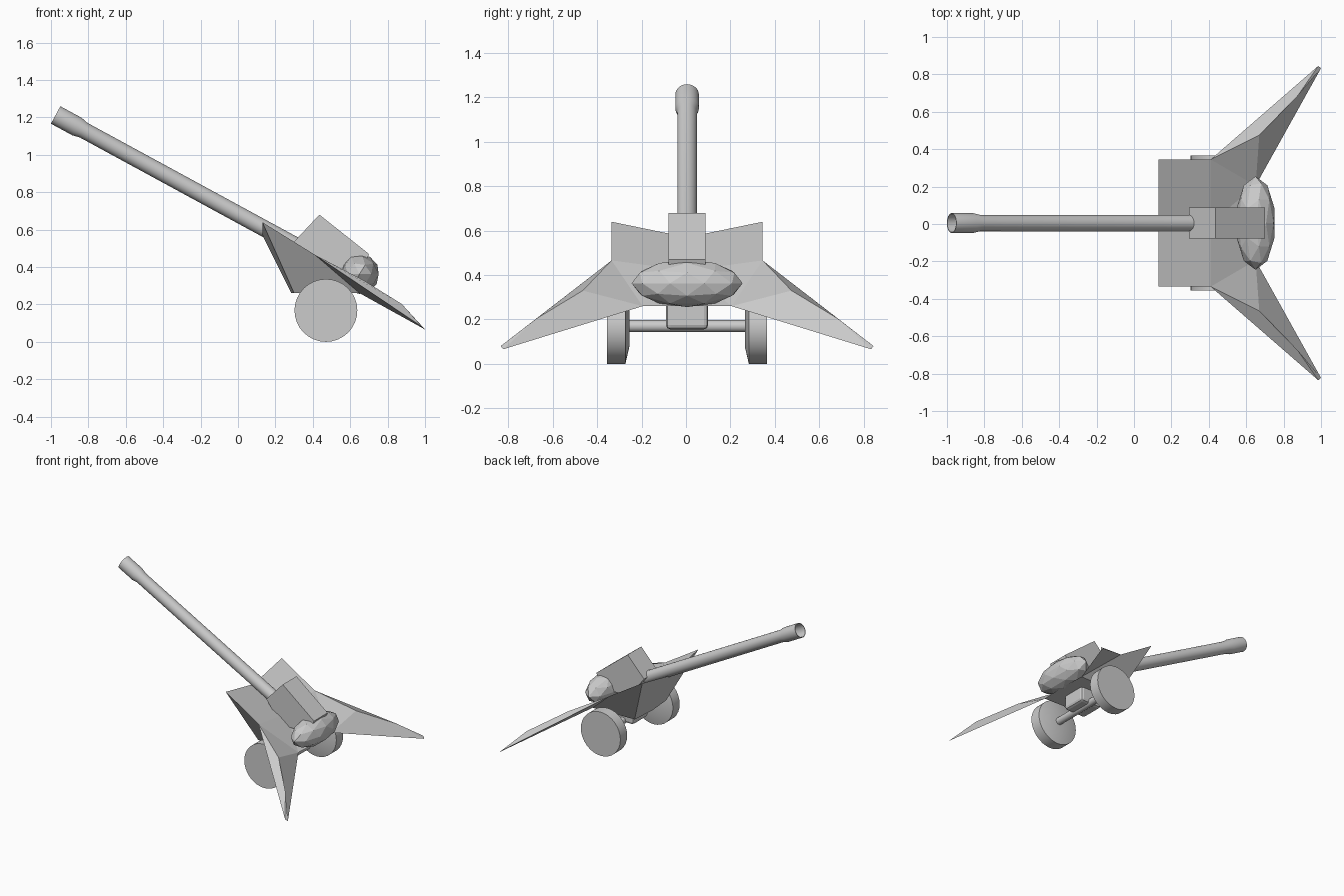
import bpy, bmesh
from math import pi, cos, sin
from mathutils import Vector, Matrix

if "Cube" in bpy.data.objects:
    bpy.data.objects.remove(bpy.data.objects["Cube"])

CY = 0.005          # centre plane of the model


def finish(name, bm, smooth=False):
    bmesh.ops.recalc_face_normals(bm, faces=bm.faces)
    mesh = bpy.data.meshes.new(name)
    bm.to_mesh(mesh)
    bm.free()
    ob = bpy.data.objects.new(name, mesh)
    bpy.context.collection.objects.link(ob)
    if smooth:
        bpy.ops.object.select_all(action='DESELECT')
        ob.select_set(True)
        bpy.context.view_layer.objects.active = ob
        bpy.ops.object.shade_smooth_by_angle(angle=0.6)
    return ob


def lathe(name, profile, origin, axis, sides):
    """Spin (distance along axis, radius) points around an axis."""
    bm = bmesh.new()
    rot = Vector(axis).to_track_quat('Z', 'Y')
    rings = []
    for t, r in profile:
        rings.append([bm.verts.new(Vector(origin) + rot @ Vector(
            (r * cos(2 * pi * i / sides), r * sin(2 * pi * i / sides), t)))
            for i in range(sides)])
    for a, b in zip(rings, rings[1:]):
        for i in range(sides):
            j = (i + 1) % sides
            bm.faces.new((a[i], a[j], b[j], b[i]))
    bm.faces.new(rings[0])
    bm.faces.new(rings[-1])
    return finish(name, bm, True)


def extrude_profile(name, pts, half, bevel=0):
    """Extrude an x-z outline across y."""
    bm = bmesh.new()
    f = bm.faces.new([bm.verts.new((x, CY - half, z)) for x, z in pts])
    ext = bmesh.ops.extrude_face_region(bm, geom=[f])['geom']
    bmesh.ops.translate(bm, vec=(0, 2 * half, 0),
                        verts=[v for v in ext if isinstance(v, bmesh.types.BMVert)])
    if bevel:
        bmesh.ops.bevel(bm, geom=bm.edges[:], offset=bevel, segments=2,
                        profile=0.5, affect='EDGES')
    return finish(name, bm)


# barrel with wider hollow muzzle
lathe("barrel", [(0.3, 0.038), (0.16, 0.038), (0.13, 0.048), (0, 0.049), (0, 0.053),
                 (0.13, 0.053), (0.17, 0.044), (1.49, 0.044)],
      (-0.975, CY, 1.213), (0.879, 0, -0.478), 32)

# breech block
extrude_profile("breech_block", [(0.295, 0.53), (0.435, 0.68), (0.70, 0.47),
                                 (0.66, 0.36), (0.42, 0.37)], 0.083)

# hull with raised shield corners and two swept trail fins, mirrored across y
V = {
    'horn': (0.13, 0.34, 0.64), 'notch': (0.13, 0, 0.57),
    'front_mid': (0.285, 0, 0.26), 'front_low': (0.30, 0.19, 0.26),
    'root': (0.41, 0.34, 0.466), 'top_mid': (0.41, 0, 0.42),
    'back_low': (0.65, 0.20, 0.26), 'back_mid': (0.66, 0, 0.26),
    'crown': (0.67, 0.47, 0.33), 'ridge': (0.875, 0.68, 0.203),
    'tip_out': (0.985, 0.84, 0.08), 'tip_in': (1.0, 0.828, 0.066),
}
F = ["notch horn front_low front_mid", "horn root back_low front_low",
     "front_mid front_low back_low back_mid", "notch top_mid root horn",
     "top_mid back_mid back_low", "top_mid back_low root",
     "root back_low crown", "root crown ridge tip_out",
     "crown back_low tip_in ridge", "ridge tip_in tip_out",
     "root tip_out tip_in back_low"]
bm = bmesh.new()
vs = {k: bm.verts.new(p) for k, p in V.items()}
for f in F:
    bm.faces.new([vs[k] for k in f.split()])
geom = bm.verts[:] + bm.edges[:] + bm.faces[:]
dup = bmesh.ops.duplicate(bm, geom=geom)['geom']
for v in dup:
    if isinstance(v, bmesh.types.BMVert):
        v.co.y = -v.co.y
bmesh.ops.remove_doubles(bm, verts=bm.verts[:], dist=0.0005)
bmesh.ops.translate(bm, vec=(0, CY, 0), verts=bm.verts[:])
finish("hull_and_fins", bm)

# faceted rear pod
bm = bmesh.new()
bmesh.ops.create_icosphere(bm, subdivisions=2, radius=1,
                           matrix=Matrix.Translation((0.65, CY, 0.363)) @
                           Matrix.Diagonal((0.107, 0.25, 0.107, 1)))
finish("rear_pod", bm)

# axle, its mount and the solid wheels
lathe("axle", [(0, 0.027), (0.56, 0.027)], (0.47, CY - 0.28, 0.17), (0, 1, 0), 16)
extrude_profile("axle_mount", [(0.38, 0.155), (0.56, 0.155), (0.56, 0.29), (0.38, 0.29)],
                0.095, 0.02)
for side, label in ((-1, "near"), (1, "far")):
    lathe("wheel_" + label, [(0, 0.09), (0.018, 0.168), (0.1, 0.168)],
          (0.47, CY + side * 0.26, 0.168), (0, side, 0), 32)
